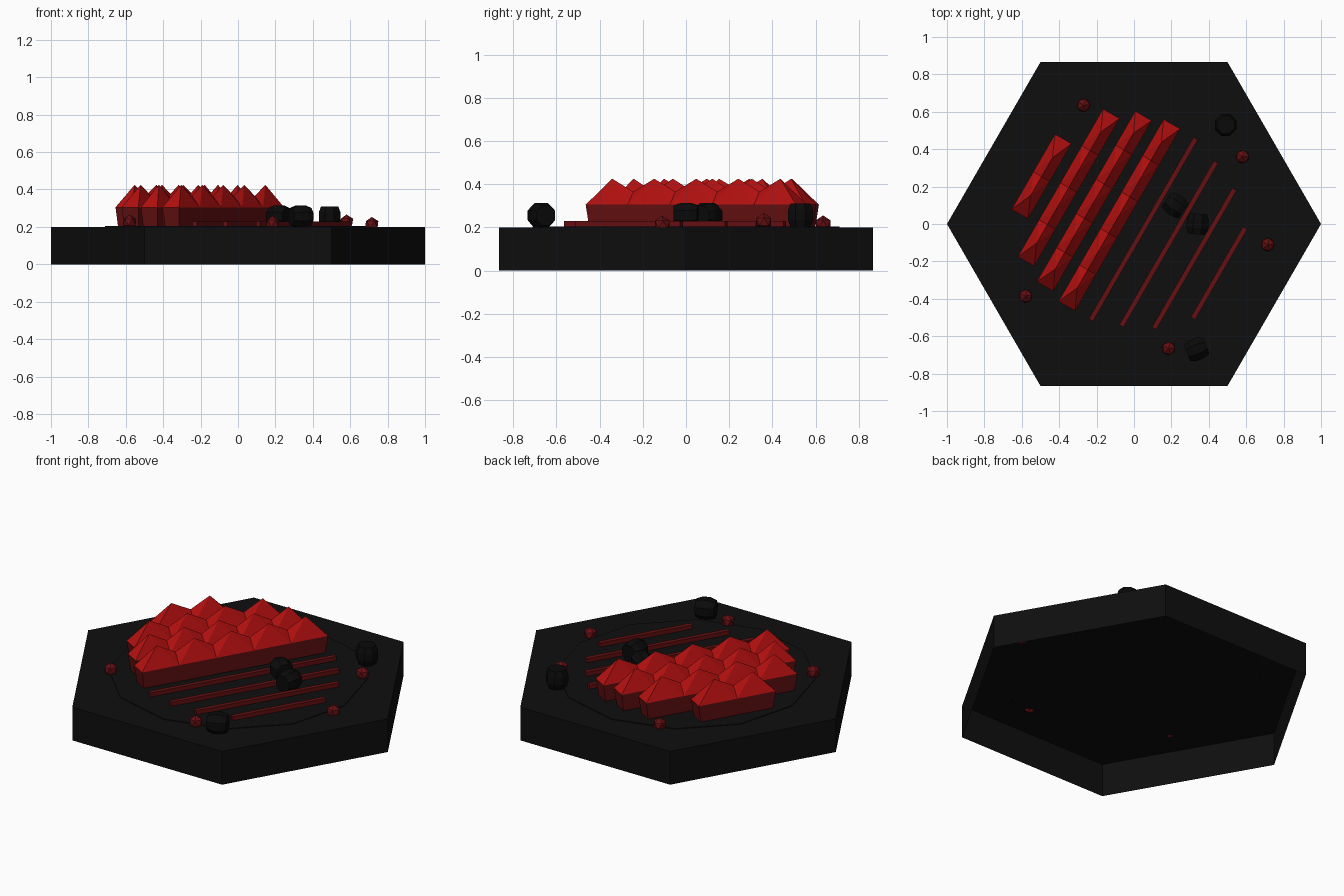
import bpy, bmesh, math
from mathutils import Matrix, Vector

if "Cube" in bpy.data.objects:
    bpy.data.objects.remove(bpy.data.objects["Cube"])


def material(name, rgb):
    m = bpy.data.materials.new(name)
    m.diffuse_color = (*rgb, 1)
    m.use_nodes = True
    m.node_tree.nodes["Principled BSDF"].inputs["Base Color"].default_value = m.diffuse_color
    return m


BLACK = material("black_soil", (0.0045, 0.0045, 0.0045))
CHARCOAL = material("charcoal", (0.003, 0.003, 0.003))
CRIMSON = material("crimson_leaf", (0.45, 0.005, 0.005))
MAROON = material("maroon_bed", (0.13, 0.005, 0.006))

TOP = 0.2
ROW_TURN = Matrix.Rotation(math.radians(60), 4, 'Z')


def finish(name, bm, mats, matrix=Matrix()):
    bmesh.ops.transform(bm, matrix=matrix, verts=bm.verts)
    mesh = bpy.data.meshes.new(name)
    bm.to_mesh(mesh)
    bm.free()
    for m in mats:
        mesh.materials.append(m)
    obj = bpy.data.objects.new(name, mesh)
    bpy.context.collection.objects.link(obj)
    return obj


def prism(sides, radius, depth, r2=None):
    bm = bmesh.new()
    bmesh.ops.create_cone(bm, cap_ends=True, segments=sides, radius1=radius,
                          radius2=radius if r2 is None else r2, depth=depth)
    return bm


# Hexagonal tile, open underneath
bm = prism(6, 1, TOP)
bmesh.ops.rotate(bm, verts=bm.verts, matrix=Matrix.Rotation(math.radians(30), 3, 'Z'))
if max(v.co.x for v in bm.verts) < 0.95:
    bmesh.ops.rotate(bm, verts=bm.verts, matrix=Matrix.Rotation(math.radians(30), 3, 'Z'))
bm.normal_update()
bmesh.ops.delete(bm, geom=[f for f in bm.faces if f.normal.z < -0.9], context='FACES_ONLY')
finish("hex_tile", bm, [BLACK], Matrix.Translation((0, 0, TOP / 2)))

# Thin round soil patch
finish("soil_patch", prism(12, 0.71, 0.008), [BLACK], Matrix.Translation((0, 0, TOP)))


def crop_row(name, start, end, offset, count):
    """Tapered bed with a zigzag crest of pointed foliage on top."""
    bm = bmesh.new()
    w, zb = 0.051, 0.305
    step = (end - start) / count
    # bed
    low = [bm.verts.new(p) for p in ((start + .015, -w + .007, TOP), (end - .015, -w + .007, TOP),
                                     (end - .015, w - .007, TOP), (start + .015, w - .007, TOP))]
    high = [bm.verts.new(p) for p in ((start, -w, zb), (end, -w, zb), (end, w, zb), (start, w, zb))]
    bm.faces.new(low[::-1])
    for i in range(4):
        j = (i + 1) % 4
        bm.faces.new((low[i], low[j], high[j], high[i]))
    # foliage: peaks mid-step, shallow valleys between
    sides = [[bm.verts.new((start + i * step, s * w, zb)) for i in range(count + 1)] for s in (-1, 1)]
    peaks = [bm.verts.new((start + (i + .5) * step, 0, 0.425)) for i in range(count)]
    dips = [bm.verts.new((start + i * step, 0, 0.365)) for i in range(1, count)]
    tops = []
    for k, side in enumerate(sides):
        for i in range(count):
            tris = [(side[i], side[i + 1], peaks[i])]
            if i < count - 1:
                tris += [(peaks[i], side[i + 1], dips[i]), (dips[i], side[i + 1], peaks[i + 1])]
            for t in tris:
                tops.append(bm.faces.new(t if k == 0 else t[::-1]))
    tops.append(bm.faces.new((sides[1][0], sides[0][0], peaks[0])))
    tops.append(bm.faces.new((sides[0][-1], sides[1][-1], peaks[-1])))
    for f in tops:
        f.material_index = 1
    finish(name, bm, [MAROON, CRIMSON], ROW_TURN @ Matrix.Translation((0, -offset, 0)))


for i, (start, end, offset, count) in enumerate((
        (-0.26, 0.205, -0.555, 2), (-0.462, 0.45, -0.40, 4),
        (-0.527, 0.526, -0.245, 5), (-0.56, 0.564, -0.092, 5))):
    crop_row(f"crop_row_{i + 1}", start, end, offset, count)

# Bare furrow strips
for i, (half, offset) in enumerate(((0.561, 0.057), (0.506, 0.214), (0.43, 0.372), (0.279, 0.525))):
    bm = bmesh.new()
    bmesh.ops.create_cube(bm, size=1)
    bmesh.ops.scale(bm, verts=bm.verts, vec=(2 * half, 0.026, 0.032))
    finish(f"furrow_{i + 1}", bm, [MAROON],
           ROW_TURN @ Matrix.Translation((0, -offset, TOP + 0.013)))

# Small faceted red stones
for i, (x, y, z) in enumerate(((-0.27, 0.635, 0.215), (0.58, 0.36, 0.226), (0.715, -0.11, 0.213),
                               (0.185, -0.665, 0.22), (-0.58, -0.385, 0.225))):
    bm = bmesh.new()
    bmesh.ops.create_icosphere(bm, subdivisions=1, radius=0.04)
    finish(f"red_stone_{i + 1}", bm, [MAROON],
           Matrix.Translation((x, y, z)) @ Matrix.Rotation(i * 1.3, 4, 'Z'))


def barrel(name, x, y, turn, lying):
    """Eight-sided barrel with a wider middle."""
    bm = bmesh.new()
    rings = []
    for r, z in ((0.05, -0.055), (0.063, -0.022), (0.063, 0.022), (0.05, 0.055)):
        rings.append([bm.verts.new((r * math.cos((k + .5) * math.pi / 4),
                                    r * math.sin((k + .5) * math.pi / 4), z)) for k in range(8)])
    for a, b in zip(rings, rings[1:]):
        for k in range(8):
            j = (k + 1) % 8
            bm.faces.new((a[k], a[j], b[j], b[k]))
    bm.faces.new(rings[0][::-1])
    bm.faces.new(rings[-1])
    tilt = Matrix.Rotation(math.pi / 2 if lying else 0, 4, 'Y')
    finish(name, bm, [CHARCOAL],
           Matrix.Translation((x, y, TOP + 0.055)) @ Matrix.Rotation(math.radians(turn), 4, 'Z') @ tilt)


barrel("barrel_front", 0.335, -0.67, 22, True)
barrel("barrel_left", 0.22, 0.10, -35, True)
barrel("barrel_middle", 0.34, 0.0, 85, True)
barrel("barrel_back", 0.49, 0.53, 0, False)
